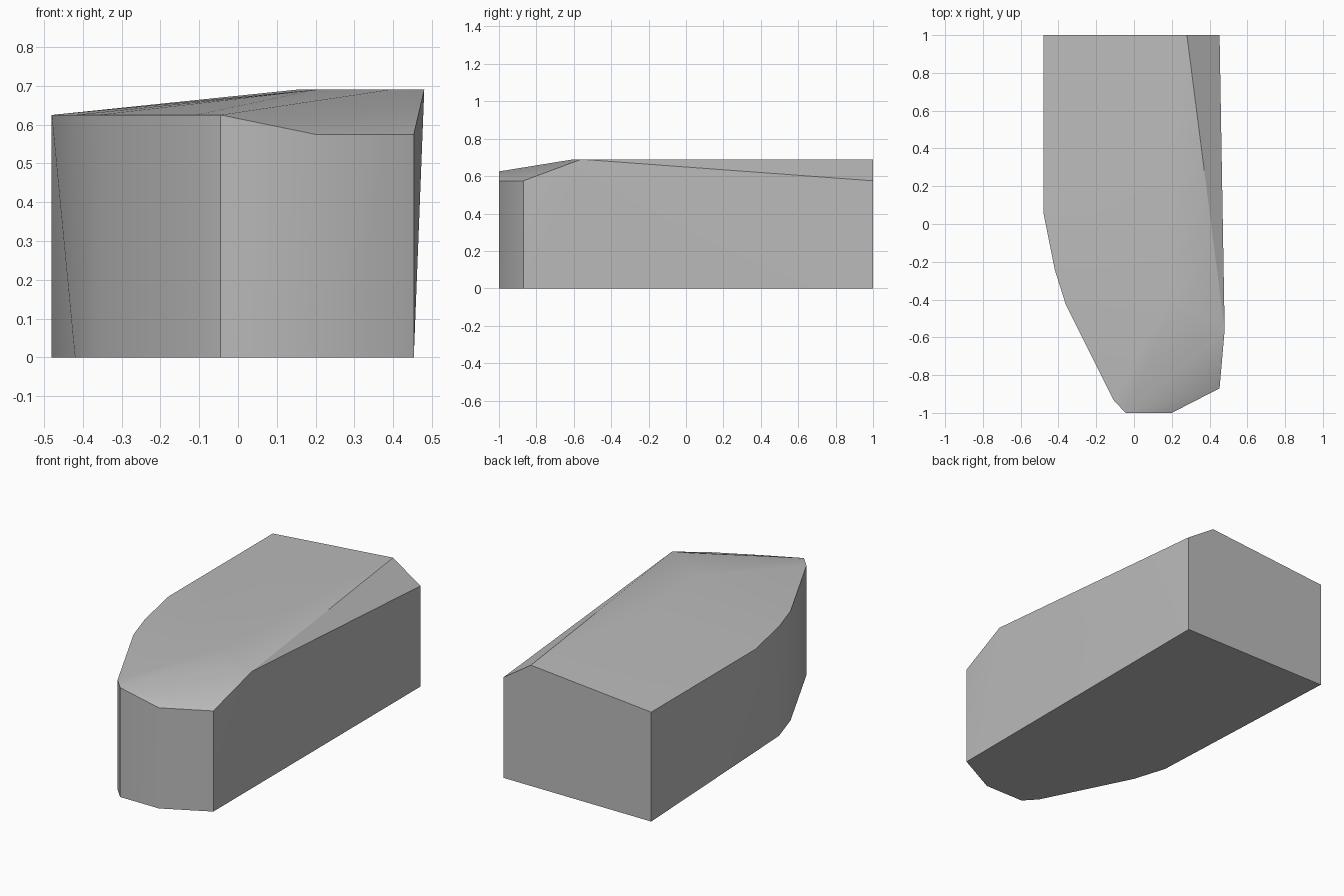
import bpy
import bmesh
import math

default = bpy.data.objects.get("Cube")
if default:
    bpy.data.objects.remove(default, do_unlink=True)

# Heights of the slanted roof
LOW, EAVE, RIDGE = 0.575, 0.625, 0.69

# Plan outline: x, y, wall height
outline = [
    (-0.48, 1.0, EAVE), (-0.42, -0.24, EAVE), (-0.36, -0.43, EAVE),
    (-0.11, -0.93, EAVE), (-0.045, -1.0, EAVE), (0.2, -1.0, LOW),
    (0.453, -0.87, LOW), (0.453, 1.0, LOW),
]
# Overhanging corner of the left wall
overhang = [(-0.48, 0.06, EAVE)]
# Flat crest of the roof
crest = [(0.28, 1.0), (0.15, 0.06), (0.2, -0.4), (0.39, -0.6), (0.48, -0.56)]

points = [(x, y, 0) for x, y, h in outline] + outline + overhang
points += [(x, y, RIDGE) for x, y in crest]

# Wrap the points in one convex solid
bm = bmesh.new()
for p in points:
    bm.verts.new(p)
hull = bmesh.ops.convex_hull(bm, input=bm.verts)
spare = {e for e in hull["geom_interior"] + hull["geom_unused"]
         if isinstance(e, bmesh.types.BMVert)}
bmesh.ops.delete(bm, geom=list(spare), context="VERTS")
bmesh.ops.dissolve_limit(bm, angle_limit=math.radians(0.2),
                         verts=bm.verts, edges=bm.edges)
bmesh.ops.recalc_face_normals(bm, faces=bm.faces)

mesh = bpy.data.meshes.new("block_body")
bm.to_mesh(mesh)
bm.free()
body = bpy.data.objects.new("block_body", mesh)
bpy.context.collection.objects.link(body)

# Plain grey surface
grey = bpy.data.materials.new("plain_grey")
grey.use_nodes = True
color = (0.5, 0.5, 0.5, 1)
grey.diffuse_color = color
grey.node_tree.nodes["Principled BSDF"].inputs["Base Color"].default_value = color
mesh.materials.append(grey)

# Soft shading on the gentle slopes, crisp corners elsewhere
bpy.context.view_layer.objects.active = body
body.select_set(True)
bpy.ops.object.shade_smooth_by_angle(angle=math.radians(30))
